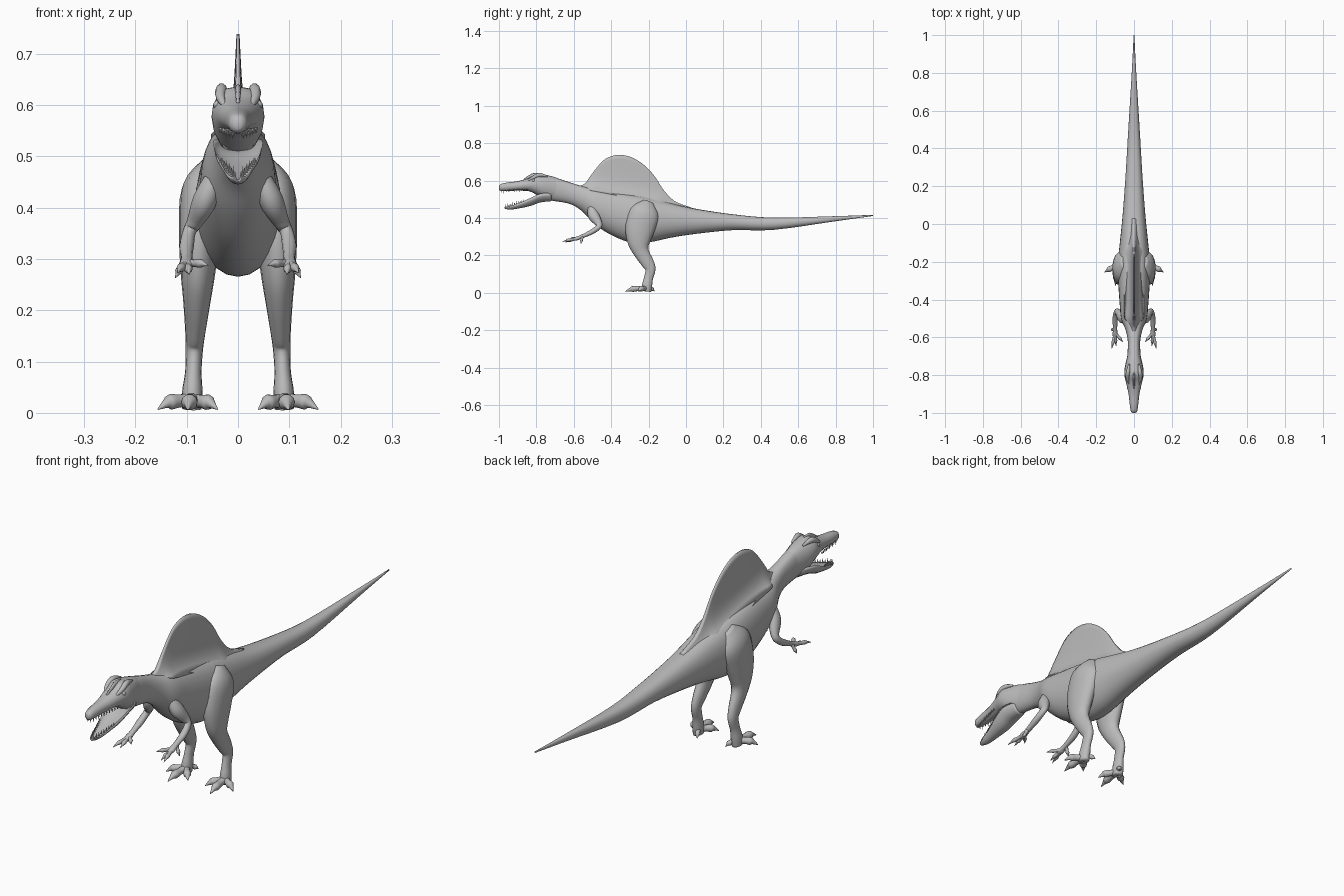
import bpy
import bmesh
import math
from mathutils import Vector, Matrix

default_cube = bpy.data.objects.get("Cube")
if default_cube:
    bpy.data.objects.remove(default_cube, do_unlink=True)

# One plain grey for the whole animal
GREY = (0.5, 0.5, 0.5, 1.0)
skin_material = bpy.data.materials.new("plain_grey")
skin_material.use_nodes = True
skin_material.diffuse_color = GREY
skin_material.node_tree.nodes["Principled BSDF"].inputs["Base Color"].default_value = GREY


def finish(name, bm, mirror=False, smooth=True):
    """Turn a bmesh into a named, coloured, optionally mirrored object."""
    bmesh.ops.recalc_face_normals(bm, faces=bm.faces)
    mesh = bpy.data.meshes.new(name)
    bm.to_mesh(mesh)
    bm.free()
    mesh.materials.append(skin_material)
    if smooth:
        mesh.shade_smooth()
    obj = bpy.data.objects.new(name, mesh)
    bpy.context.collection.objects.link(obj)
    if mirror:
        obj.modifiers.new("both_sides", 'MIRROR')
    return obj


def spline(rows, steps=4):
    """Pass a smooth curve through rows of numbers."""
    rows = [rows[0]] + list(rows) + [rows[-1]]
    result = []
    for i in range(1, len(rows) - 2):
        for s in range(steps):
            t = s / steps
            result.append([
                b + t * ((c - a) + t * ((2 * a - 5 * b + 4 * c - d) + t * (3 * b - a - 3 * c + d))) / 2
                for a, b, c, d in zip(*rows[i - 1:i + 3])])
    result.append(list(rows[-1]))
    return result


def skin(name, rings, mirror=False):
    """Join closed rings of points into a capped surface."""
    bm = bmesh.new()
    loops = [[bm.verts.new(p) for p in ring] for ring in rings]
    for low, high in zip(loops, loops[1:]):
        for i in range(len(low)):
            bm.faces.new((low[i - 1], low[i], high[i], high[i - 1]))
    bm.faces.new(loops[0])
    bm.faces.new(loops[-1])
    return finish(name, bm, mirror)


def tube(name, rows, mirror=False, upright=False, sides=16, square=1.0, top=1.0, steps=4):
    """Rows are x, y, z, half width, half height; square and top shape the upper half."""
    rows = spline(rows, steps)
    centres = [Vector(r[:3]) for r in rows]
    rings = []
    for i, (x, y, z, w, h) in enumerate(rows):
        ahead = centres[min(i + 1, len(rows) - 1)] - centres[max(i - 1, 0)]
        ahead = Vector((0, -1, 0)) if upright else ahead.normalized()
        side = (Vector((1, 0, 0)) - ahead * ahead.x).normalized()
        up = side.cross(ahead)
        if upright:
            up = Vector((0, 0, 1))
        ring = []
        for k in range(sides):
            c = math.cos(math.tau * k / sides)
            s = math.sin(math.tau * k / sides)
            if s > 0:
                c = math.copysign(abs(c) ** square, c)
                s *= top
            ring.append(centres[i] + side * c * max(w, 0.001) + up * s * max(h, 0.001))
        rings.append(ring)
    return skin(name, rings, mirror)


def trunk(name, rows, **options):
    """Rows are y, top, bottom, half width."""
    return tube(name, [(0, y, (t + b) / 2, w, (t - b) / 2) for y, t, b, w in rows],
                upright=True, **options)


# Tail, torso and neck in one sweep
trunk("body", [
    (1.0, 0.417, 0.411, 0.002), (0.8, 0.41, 0.383, 0.012),
    (0.47, 0.402, 0.337, 0.032), (0.25, 0.42, 0.335, 0.045),
    (0.05, 0.45, 0.315, 0.06), (-0.08, 0.48, 0.295, 0.073),
    (-0.2, 0.51, 0.27, 0.085), (-0.3, 0.53, 0.27, 0.084),
    (-0.42, 0.55, 0.32, 0.076), (-0.5, 0.56, 0.38, 0.068),
    (-0.56, 0.572, 0.44, 0.045), (-0.62, 0.59, 0.475, 0.033),
    (-0.7, 0.615, 0.49, 0.035), (-0.77, 0.62, 0.5, 0.04)], sides=24, square=0.7)

# Back sail: flared where it meets the back, thin along the crest
sail_rings = []
for y, crest in spline([
        (-0.57, 0.572), (-0.54, 0.585), (-0.5, 0.64), (-0.445, 0.705), (-0.395, 0.732),
        (-0.34, 0.737), (-0.28, 0.72), (-0.22, 0.68), (-0.165, 0.62), (-0.12, 0.55),
        (-0.06, 0.49), (0.03, 0.456)], 3):
    base = min(0.45 - 0.19 * y, crest - 0.01)
    height = crest - base
    flank = []
    for k in range(11):
        t = k / 10
        half = 0.003 + 0.01 * (1 - t) + 0.04 * min(1, height / 0.1) * math.exp(-t * height / 0.03)
        flank.append((half, y, base + t * height))
    sail_rings.append(flank + [(-x, y, z) for x, y, z in reversed(flank)])
skin("back_sail", sail_rings)

# Skull with long snout
trunk("skull", [
    (-0.64, 0.59, 0.5, 0.025), (-0.7, 0.618, 0.495, 0.036), (-0.76, 0.632, 0.505, 0.049),
    (-0.8, 0.635, 0.525, 0.051), (-0.84, 0.614, 0.543, 0.042), (-0.9, 0.597, 0.546, 0.029),
    (-0.96, 0.589, 0.544, 0.022), (-0.99, 0.582, 0.545, 0.017), (-1.0, 0.572, 0.552, 0.008)],
    square=0.8)

# Lower jaw, a trough hanging open
tube("lower_jaw", [
    (0, -0.72, 0.535, 0.034, 0.045), (0, -0.78, 0.53, 0.048, 0.047),
    (0, -0.83, 0.508, 0.044, 0.043), (0, -0.89, 0.481, 0.03, 0.029),
    (0, -0.94, 0.465, 0.02, 0.02), (0, -0.97, 0.459, 0.008, 0.009)],
    upright=True, top=-0.45)

# Brow crests, eyes and the low ridge on the snout
tube("brow_crest", [
    (0.026, -0.74, 0.623, 0.004, 0.004), (0.032, -0.785, 0.63, 0.011, 0.012),
    (0.034, -0.82, 0.615, 0.009, 0.01), (0.026, -0.85, 0.598, 0.003, 0.004)],
    mirror=True, upright=True, sides=10)
tube("snout_ridge", [
    (0, -0.78, 0.632, 0.004, 0.006), (0, -0.82, 0.628, 0.006, 0.011),
    (0, -0.87, 0.603, 0.003, 0.005)], upright=True, sides=8)
bm = bmesh.new()
bmesh.ops.create_uvsphere(bm, u_segments=12, v_segments=8, radius=0.009,
                          matrix=Matrix.Translation((0.039, -0.815, 0.6)))
finish("eye", bm, mirror=True)


def teeth(name, back, front, count, direction):
    """A row of cones between two points, longest near the front."""
    bm = bmesh.new()
    for k in range(count):
        t = k / (count - 1)
        length = 0.012 + 0.011 * t * (k % 2 + 1) / 2
        spot = Vector(back).lerp(Vector(front), t)
        spot.z += direction * length / 2
        wide, narrow = (0.0035, 0) if direction > 0 else (0, 0.0035)
        bmesh.ops.create_cone(bm, segments=6, radius1=wide, radius2=narrow, depth=length,
                              cap_ends=True, matrix=Matrix.Translation(spot))
    finish(name, bm, mirror=True, smooth=False)


teeth("upper_teeth", (0.036, -0.85, 0.556), (0.008, -0.988, 0.552), 11, -1)
teeth("lower_teeth", (0.033, -0.87, 0.487), (0.006, -0.964, 0.456), 9, 1)

# Hind legs, hip to sole
tube("hind_leg", [
    (0.05, -0.2, 0.485, 0.02, 0.03), (0.066, -0.22, 0.43, 0.044, 0.08),
    (0.075, -0.245, 0.35, 0.04, 0.08), (0.078, -0.252, 0.275, 0.034, 0.062),
    (0.08, -0.24, 0.22, 0.027, 0.042), (0.083, -0.205, 0.16, 0.02, 0.034),
    (0.085, -0.19, 0.125, 0.017, 0.027), (0.087, -0.2, 0.08, 0.016, 0.024),
    (0.089, -0.208, 0.04, 0.02, 0.027), (0.09, -0.212, 0.008, 0.019, 0.026)], mirror=True)

# Arms, shoulder to palm
tube("arm", [
    (0.045, -0.505, 0.46, 0.018, 0.02), (0.064, -0.495, 0.415, 0.024, 0.03),
    (0.084, -0.468, 0.373, 0.016, 0.02), (0.095, -0.468, 0.352, 0.013, 0.015),
    (0.1, -0.505, 0.325, 0.014, 0.013), (0.1, -0.555, 0.302, 0.011, 0.01),
    (0.1, -0.585, 0.29, 0.014, 0.01), (0.1, -0.6, 0.285, 0.009, 0.006)], mirror=True, sides=12)


def digit(name, root, tip, radius, arch):
    """A knuckled digit that ends in a pointed claw."""
    root, tip = Vector(root), Vector(tip)
    rows = []
    for t, size, lift in ((0, 1, 0), (0.35, 0.8, 0.6), (0.62, 0.95, 0.9),
                          (0.75, 0.6, 0.8), (1, 0.08, 0)):
        spot = root.lerp(tip, t) + Vector((0, 0, arch * lift))
        rows.append((*spot, radius * size, radius * size))
    tube(name, rows, mirror=True, sides=10, steps=3)


# Toes, with a small spur behind
ankle = (0.09, -0.215, 0.024)
digit("outer_toe", ankle, (0.156, -0.255, 0.007), 0.016, 0.009)
digit("middle_toe", ankle, (0.098, -0.325, 0.007), 0.017, 0.008)
digit("inner_toe", ankle, (0.04, -0.275, 0.007), 0.016, 0.008)
digit("rear_spur", (0.083, -0.2, 0.03), (0.066, -0.168, 0.008), 0.011, 0.003)

# Fingers
wrist = (0.1, -0.575, 0.291)
digit("outer_finger", wrist, (0.118, -0.66, 0.273), 0.009, 0.003)
digit("middle_finger", wrist, (0.095, -0.645, 0.27), 0.009, 0.003)
digit("inner_finger", wrist, (0.058, -0.625, 0.287), 0.009, 0.003)
digit("thumb", (0.104, -0.555, 0.298), (0.122, -0.562, 0.263), 0.008, 0.0)
